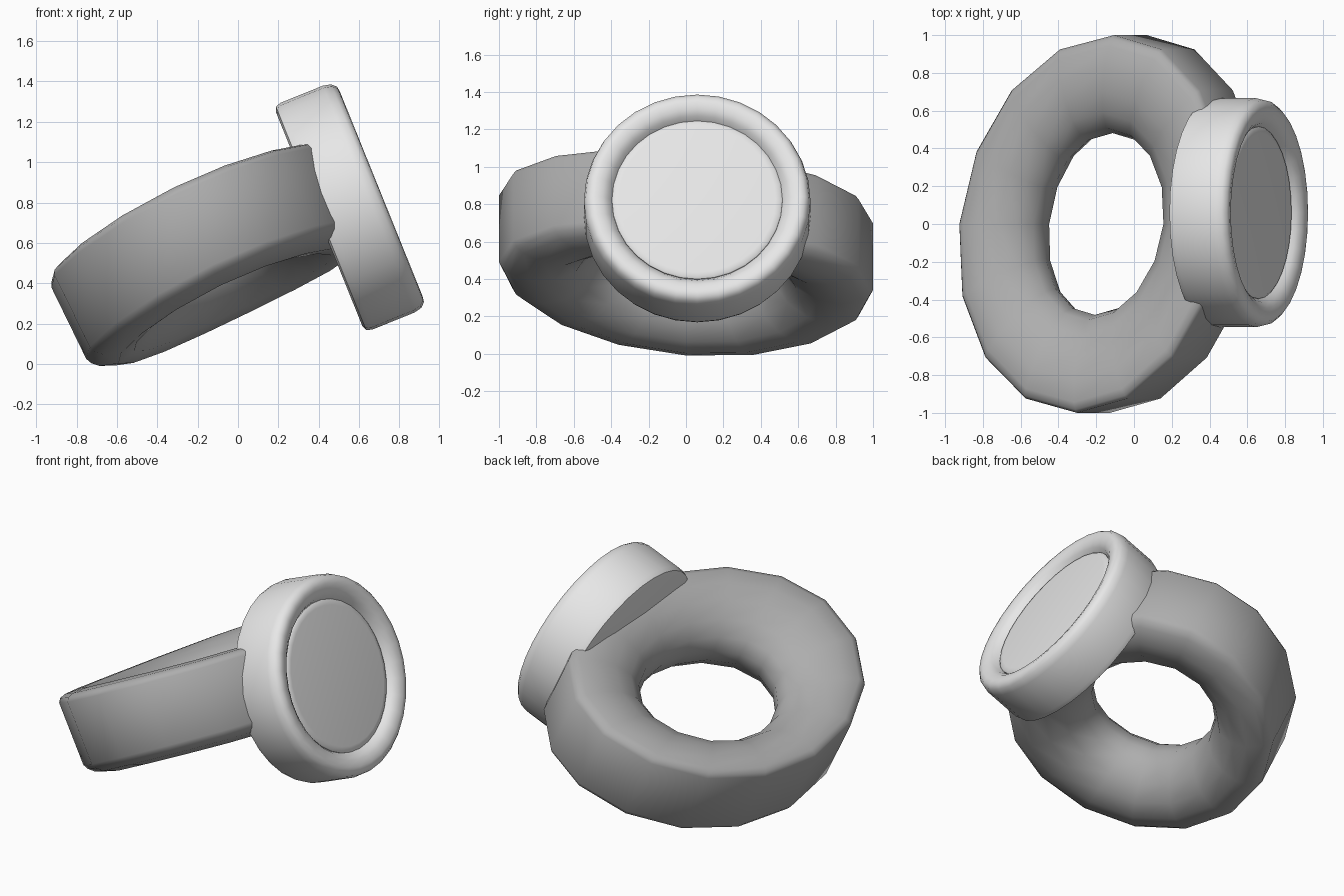
import bpy, bmesh
from math import cos, sin, pi, radians
from mathutils import Matrix

cube = bpy.data.objects.get("Cube")
if cube:
    bpy.data.objects.remove(cube, do_unlink=True)


def material(name, value):
    mat = bpy.data.materials.new(name)
    mat.use_nodes = True
    colour = (value, value, value, 1)
    mat.diffuse_color = colour
    mat.node_tree.nodes["Principled BSDF"].inputs["Base Color"].default_value = colour
    return mat


def finish(name, bm, mat, matrix, angle):
    bmesh.ops.recalc_face_normals(bm, faces=bm.faces)
    bm.transform(matrix)
    mesh = bpy.data.meshes.new(name)
    bm.to_mesh(mesh)
    bm.free()
    mesh.materials.append(mat)
    obj = bpy.data.objects.new(name, mesh)
    bpy.context.collection.objects.link(obj)
    bpy.ops.object.select_all(action="DESELECT")
    bpy.context.view_layer.objects.active = obj
    obj.select_set(True)
    bpy.ops.object.shade_smooth_by_angle(angle=radians(angle))


def sweep(bm, section, count, place, closed):
    """Sweep (radius, height) points around z; place() gives each position."""
    rings = []
    for i in range(count):
        a = 2 * pi * i / count
        rings.append([bm.verts.new(place(r, h, a)) for r, h in section])
    n = len(section)
    for i in range(count):
        p, q = rings[i], rings[(i + 1) % count]
        for j in range(n if closed else n - 1):
            k = (j + 1) % n
            bm.faces.new((p[j], q[j], q[k], p[k]))
    return rings


def round_place(r, h, a):
    return r * cos(a), r * sin(a), h


def band_place(r, h, a):
    """Oval, bowed and slanted path, shorter towards the head."""
    y = (1 + 1.14 * r) * sin(a)
    reach = 0.75 + 0.87 * r if cos(a) > 0 else 0.82 + r
    x = reach * cos(a) + 0.11 * r + 0.055 * y
    return x, y, h + 0.035 * sin(a) ** 2 - 0.11 * y


light = material("light grey", 0.8)
dark = material("mid grey", 0.42)

# Band: flat outer wall, rounded bore, deeper underside
section = [(0, 0.2), (-0.015, 0.225), (-0.05, 0.24), (-0.15, 0.245),
           (-0.26, 0.22), (-0.36, 0.165), (-0.43, 0.09), (-0.455, 0),
           (-0.43, -0.1), (-0.36, -0.2), (-0.26, -0.265), (-0.15, -0.285),
           (-0.05, -0.255), (-0.015, -0.225), (0, -0.195)]
bm = bmesh.new()
sweep(bm, section, 16, band_place, True)
tilt = Matrix.Translation((-0.1, 0, 0.56)) @ Matrix.Rotation(radians(-26), 4, "Y")
finish("band", bm, dark, tilt, 45)

# Round head: drum with a rolled rim
place = (Matrix.Translation((0.555, 0.06, 0.78))
         @ Matrix.Rotation(radians(68), 4, "Y"))
rim = [(0.57, -0.165), (0.597, -0.155), (0.606, -0.125), (0.606, 0.1),
       (0.597, 0.14), (0.575, 0.163), (0.545, 0.167), (0.505, 0.158),
       (0.475, 0.137), (0.455, 0.105)]
bm = bmesh.new()
rings = sweep(bm, rim, 32, round_place, False)
bm.faces.new([ring[0] for ring in rings])
finish("head_rim", bm, light, place, 50)

# Recessed face plate with a softened edge
plate = [(0.456, 0.09), (0.456, 0.113), (0.445, 0.121), (0.42, 0.124)]
bm = bmesh.new()
rings = sweep(bm, plate, 32, round_place, False)
bm.faces.new([ring[-1] for ring in rings])
finish("head_face", bm, light, place, 50)
